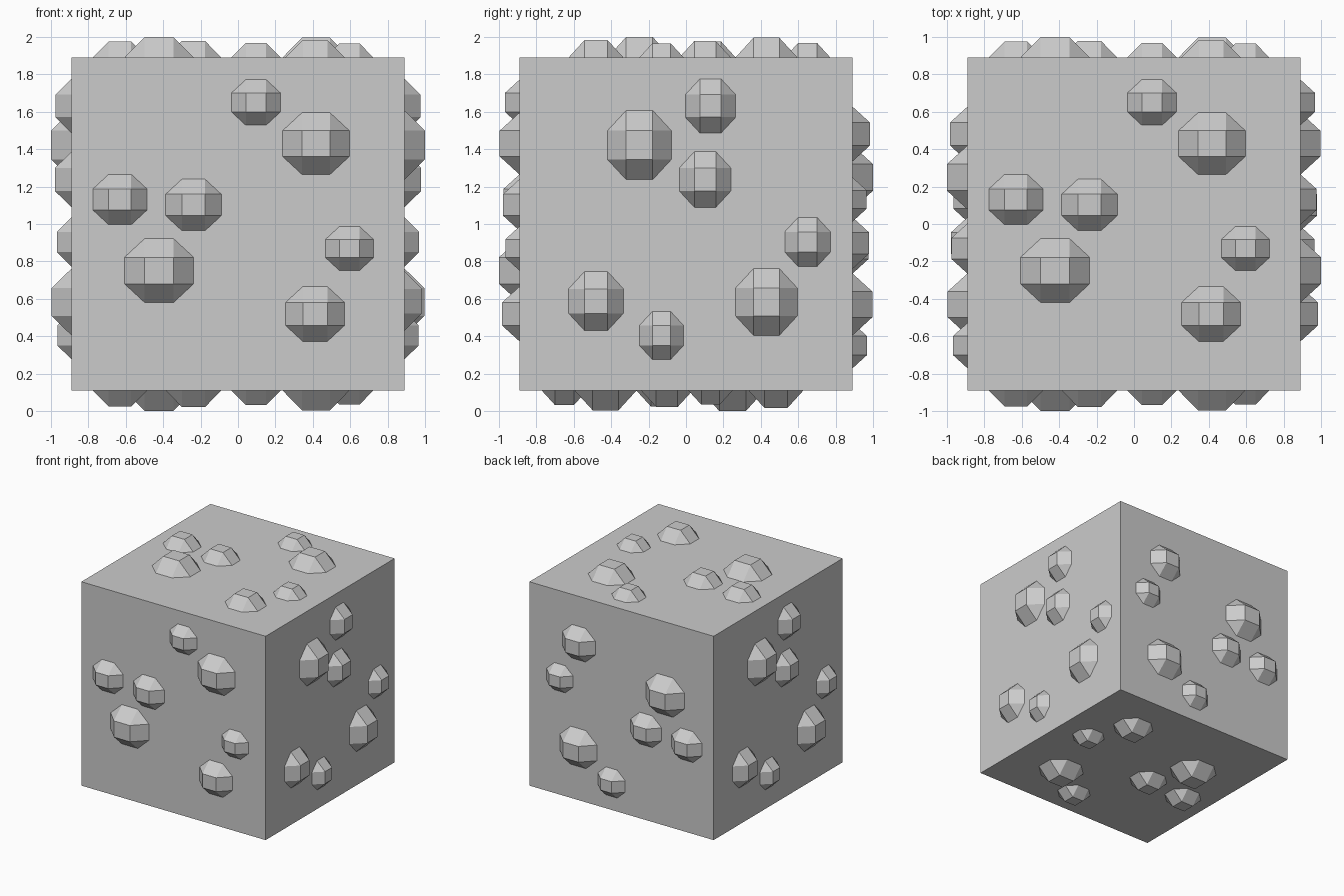
import bpy
import bmesh
from math import pi
from mathutils import Matrix, Vector

old = bpy.data.objects.get("Cube")
if old:
    bpy.data.objects.remove(old, do_unlink=True)

HALF = 0.89                        # half the block's edge
CENTRE = Matrix.Translation((0, 0, 1))

grey = bpy.data.materials.new("stone grey")
grey.use_nodes = True
colour = (0.6, 0.6, 0.6, 1)
grey.diffuse_color = colour
grey.node_tree.nodes["Principled BSDF"].inputs["Base Color"].default_value = colour


def finish(bm, name):
    mesh = bpy.data.meshes.new(name)
    bm.to_mesh(mesh)
    bm.free()
    mesh.materials.append(grey)
    obj = bpy.data.objects.new(name, mesh)
    bpy.context.collection.objects.link(obj)
    return obj


# Plain block
bm = bmesh.new()
bmesh.ops.create_cube(bm, size=2 * HALF, matrix=CENTRE)
finish(bm, "block")

# Studs on one face: position across, position up, width
STUDS = [(0.096, 0.65, 0.263), (0.417, 0.43, 0.358), (-0.631, 0.131, 0.291),
         (-0.238, 0.102, 0.298), (-0.422, -0.249, 0.37),
         (0.596, -0.131, 0.256), (0.412, -0.481, 0.317)]


def add_stud(bm, x, y, width):
    """Chamfered box, sunk so that only its sloping cap stands out."""
    stud = bmesh.new()
    bmesh.ops.create_cube(stud, size=1)
    bmesh.ops.bevel(stud, geom=stud.edges[:], offset=0.293, segments=1,
                    affect='EDGES', profile=0.5)
    top = max(v.co.z for v in stud.verts)
    # Drop the buried half
    bmesh.ops.bisect_plane(stud, geom=stud.verts[:] + stud.edges[:] + stud.faces[:],
                           plane_co=(0, 0, 0), plane_no=(0, 0, 1), clear_inner=True)
    for v in stud.verts:
        v.co = Vector((x + v.co.x * width, y + v.co.y * width * 0.926,
                       HALF + (v.co.z - top + 0.293) * width * 1.015))
    mesh = bpy.data.meshes.new("stud")
    stud.to_mesh(mesh)
    stud.free()
    bm.from_mesh(mesh)
    bpy.data.meshes.remove(mesh)


# The same stud layout turned onto all six faces
turn_right = Matrix.Rotation(pi / 2, 4, 'Y')
FACES = {
    "top": Matrix.Identity(4),
    "front": Matrix.Rotation(pi / 2, 4, 'X'),
    "back": Matrix.Rotation(-pi / 2, 4, 'X'),
    "bottom": Matrix.Rotation(pi, 4, 'X'),
    "left": turn_right,
    "right": Matrix.Rotation(pi, 4, 'Z') @ turn_right,
}
for side, turn in FACES.items():
    bm = bmesh.new()
    for stud in STUDS:
        add_stud(bm, *stud)
    bm.transform(CENTRE @ turn)
    finish(bm, side + "_studs")
